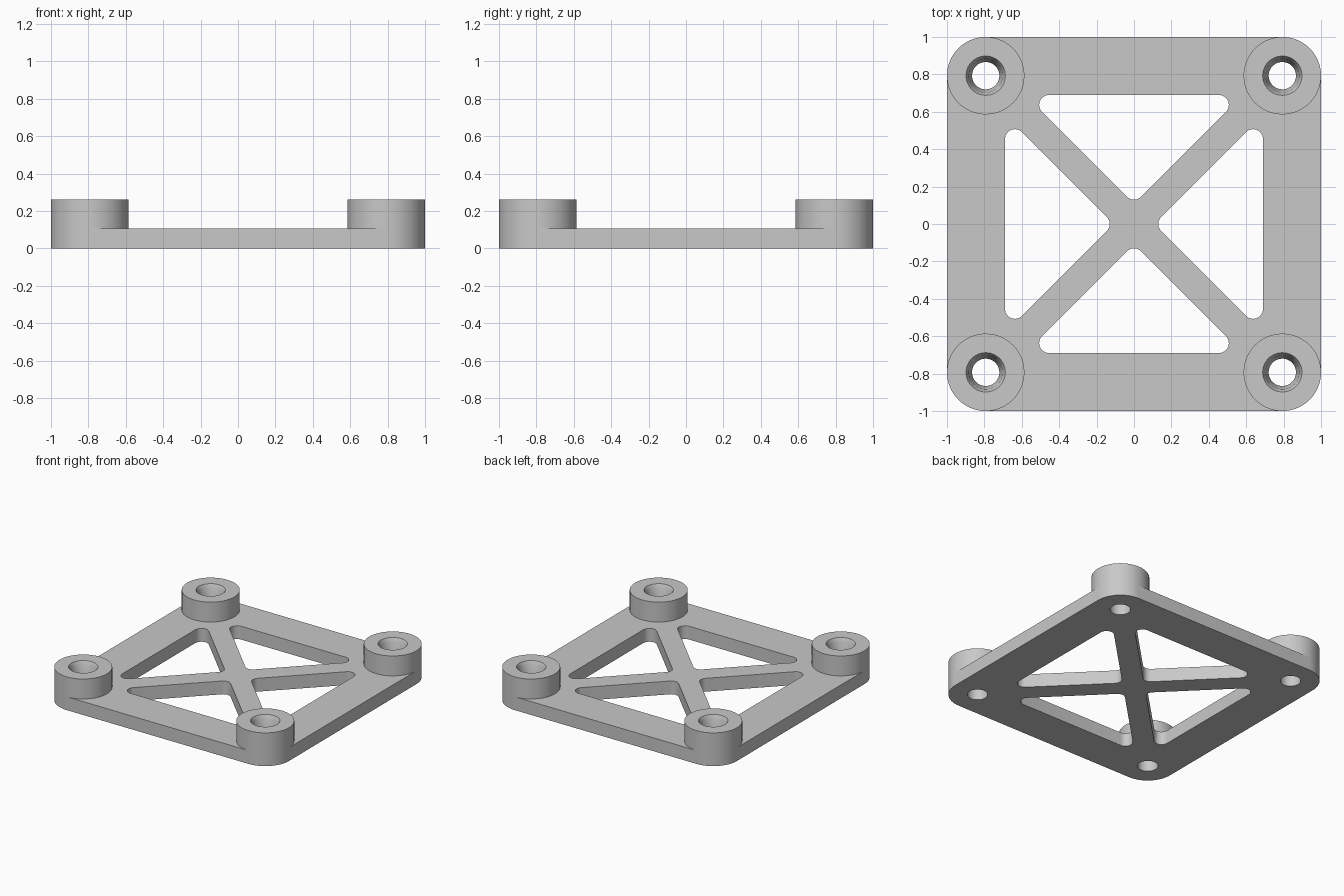
import bpy
import bmesh
from math import radians, sin, cos, sqrt, pi
from mathutils import Matrix

cube = bpy.data.objects.get("Cube")
if cube:
    bpy.data.objects.remove(cube, do_unlink=True)

PLATE_H, BOSS_H = 0.105, 0.262
BOSS_R, BORE_R = 0.207, 0.073
BOSS_C = 1 - BOSS_R              # boss centre offset on both axes
INNER = 0.69                     # inner edge of the outer frame
GAP, FILLET = 0.108, 0.053       # brace half width along the axis, pocket fillet
SEGS = 64
CORNERS = [(sx * BOSS_C, sy * BOSS_C) for sx in (1, -1) for sy in (1, -1)]

grey = bpy.data.materials.new("light grey plastic")
grey.use_nodes = True
colour = (0.58, 0.58, 0.58, 1)
grey.diffuse_color = colour
grey.node_tree.nodes["Principled BSDF"].inputs["Base Color"].default_value = colour


def arc(cx, cy, r, start, end, steps):
    angles = [radians(start + (end - start) * i / steps) for i in range(steps + 1)]
    return [(cx + r * cos(a), cy + r * sin(a)) for a in angles]


def circle(cx, cy, r):
    return arc(cx, cy, r, 0, 360, SEGS)[:-1]


def finish(obj):
    obj.data.materials.clear()
    obj.data.materials.append(grey)
    bpy.ops.object.select_all(action='DESELECT')
    obj.select_set(True)
    bpy.context.view_layer.objects.active = obj
    bpy.ops.object.shade_smooth_by_angle(angle=radians(30))


# Plate outline: square with large rounded corners
outline = []
for k, (sx, sy) in enumerate([(1, 1), (-1, 1), (-1, -1), (1, -1)]):
    outline += arc(sx * BOSS_C, sy * BOSS_C, BOSS_R, 90 * k, 90 * k + 90, SEGS // 4)

# Triangular pocket with filleted corners, repeated on all four sides
far_y = INNER - FILLET
far_x = far_y - GAP - FILLET * sqrt(2)
pocket = (arc(far_x, far_y, FILLET, -45, 90, 12)
          + arc(-far_x, far_y, FILLET, 90, 225, 12)
          + arc(0, GAP + FILLET * sqrt(2), FILLET, 225, 315, 10))
loops = [outline]
for k in range(4):
    c, s = cos(k * pi / 2), sin(k * pi / 2)
    loops.append([(x * c - y * s, x * s + y * c) for x, y in pocket])
loops += [circle(x, y, BORE_R) for x, y in CORNERS]

# Cross-braced plate: filled outline with pockets and bores, given thickness
curve = bpy.data.curves.new("plate_profile", 'CURVE')
curve.dimensions = '2D'
curve.fill_mode = 'BOTH'
curve.extrude = PLATE_H / 2
for loop in loops:
    spline = curve.splines.new('POLY')
    spline.points.add(len(loop) - 1)
    for point, (x, y) in zip(spline.points, loop):
        point.co = (x, y, 0, 1)
    spline.use_cyclic_u = True
plate = bpy.data.objects.new("braced_plate", curve)
bpy.context.collection.objects.link(plate)
bpy.ops.object.select_all(action='DESELECT')
plate.select_set(True)
bpy.context.view_layer.objects.active = plate
bpy.ops.object.convert(target='MESH')
plate = bpy.context.view_layer.objects.active
plate.name = "braced_plate"
bm = bmesh.new()
bm.from_mesh(plate.data)
bmesh.ops.remove_doubles(bm, verts=bm.verts, dist=0.0001)
bmesh.ops.translate(bm, verts=bm.verts, vec=(0, 0, PLATE_H / 2))
bmesh.ops.recalc_face_normals(bm, faces=bm.faces)
bm.to_mesh(plate.data)
bm.free()
finish(plate)

# Corner boss: turned profile with a tapered mouth leading into the bore
profile = [(BORE_R, PLATE_H), (BOSS_R, PLATE_H), (BOSS_R, BOSS_H),
           (0.105, BOSS_H), (0.09, BOSS_H - 0.03), (BORE_R, PLATE_H)]
bm = bmesh.new()
verts = [bm.verts.new((r, 0, z)) for r, z in profile]
edges = [bm.edges.new(pair) for pair in zip(verts, verts[1:])]
bmesh.ops.spin(bm, geom=verts + edges, cent=(0, 0, 0), axis=(0, 0, 1),
               angle=2 * pi, steps=SEGS, use_duplicate=False)
bmesh.ops.remove_doubles(bm, verts=bm.verts, dist=0.0001)
bmesh.ops.recalc_face_normals(bm, faces=bm.faces)
boss_mesh = bpy.data.meshes.new("boss")
bm.to_mesh(boss_mesh)
bm.free()

for x, y in CORNERS:
    name = f"{'back' if y > 0 else 'front'}_{'left' if x > 0 else 'right'}_boss"
    boss = bpy.data.objects.new(name, boss_mesh.copy())
    boss.data.transform(Matrix.Translation((x, y, 0)))
    bpy.context.collection.objects.link(boss)
    finish(boss)
